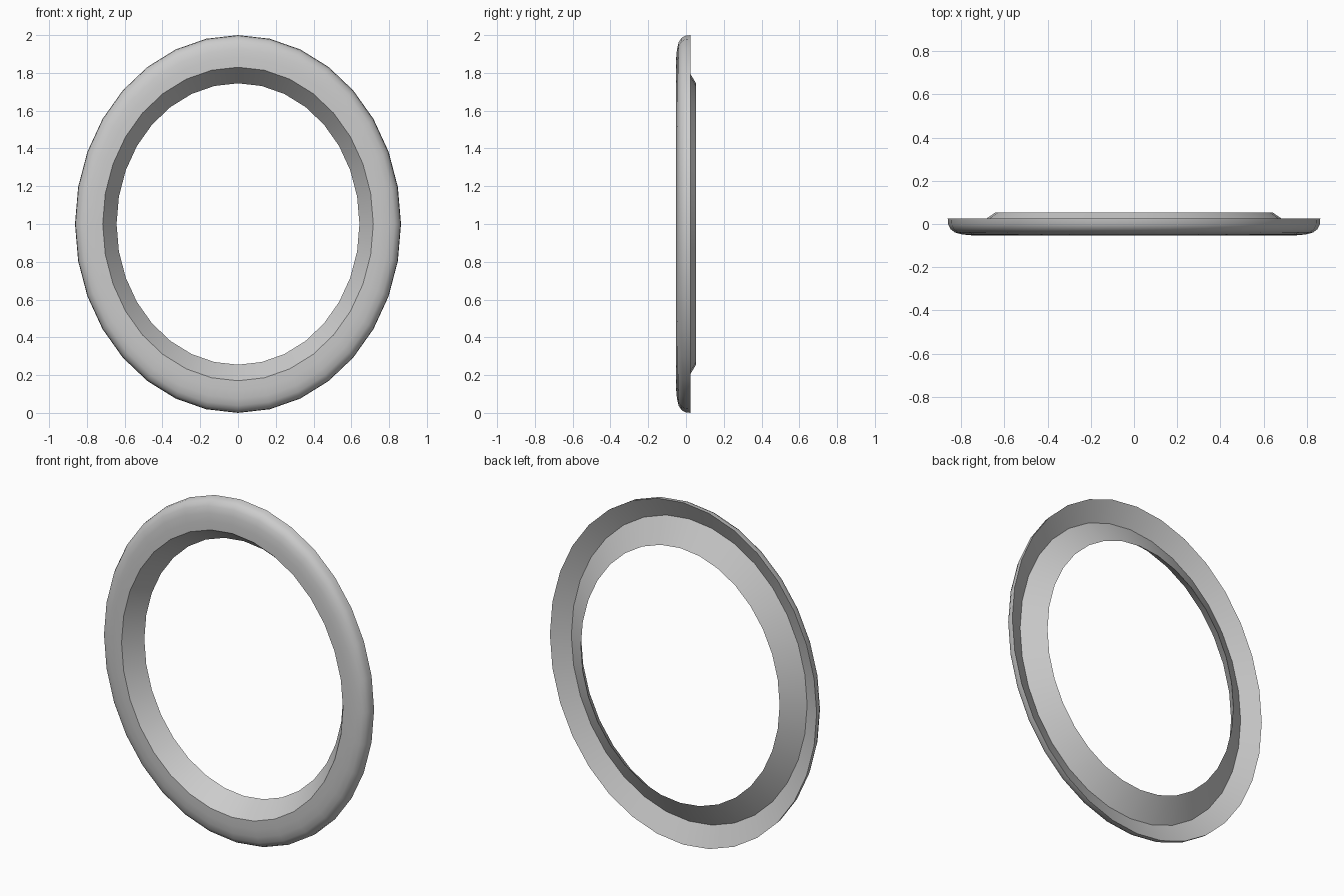
import bpy, bmesh, math

if "Cube" in bpy.data.objects:
    bpy.data.objects.remove(bpy.data.objects["Cube"])

SIDES = 32
HALF_W, HALF_H = 0.863, 1.0

# Closed cross-section: (fraction of the outer ellipse, y)
profile = [
    (1.0, 0.025), (0.997, -0.003), (0.985, -0.024), (0.962, -0.039),
    (0.925, -0.048), (0.88, -0.052), (0.83, -0.053),   # rounded front face
    (0.745, 0.053),                                    # sloped inner wall to back lip
    (0.884, -0.030),                                   # bottom of the back groove
]

# Sweep the section around the ellipse
bm = bmesh.new()
rings = []
for i in range(SIDES):
    a = 2 * math.pi * i / SIDES
    rings.append([bm.verts.new((f * HALF_W * math.cos(a), y, 1 + f * HALF_H * math.sin(a)))
                  for f, y in profile])
n = len(profile)
for i in range(SIDES):
    r0, r1 = rings[i], rings[(i + 1) % SIDES]
    for j in range(n):
        k = (j + 1) % n
        bm.faces.new((r0[j], r0[k], r1[k], r1[j]))
bmesh.ops.recalc_face_normals(bm, faces=bm.faces[:])

mesh = bpy.data.meshes.new("oval_frame")
bm.to_mesh(mesh)
bm.free()
frame = bpy.data.objects.new("oval_frame", mesh)
bpy.context.collection.objects.link(frame)

# Smooth curves, sharp rims
bpy.context.view_layer.objects.active = frame
frame.select_set(True)
bpy.ops.object.shade_smooth_by_angle(angle=math.radians(35))
